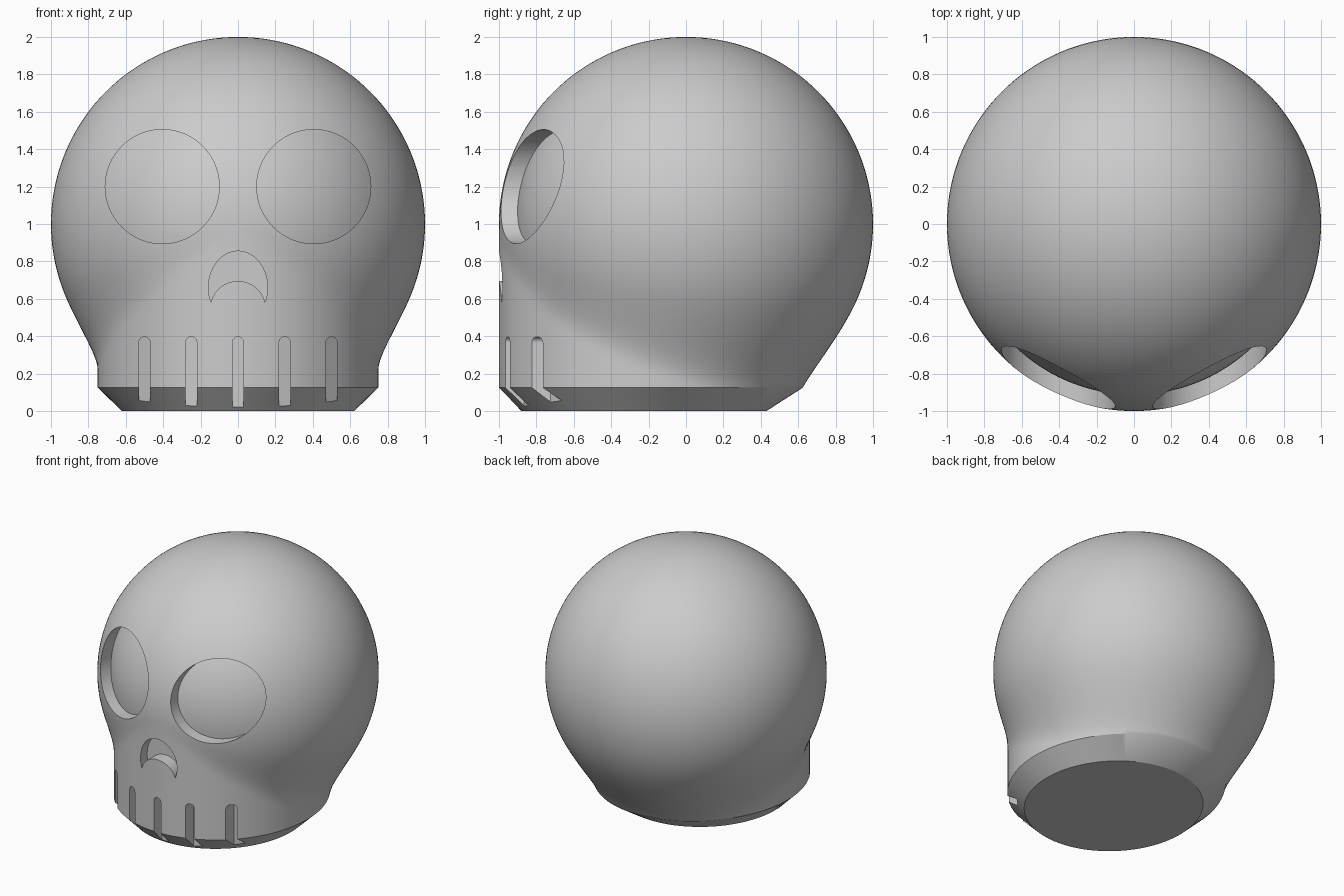
import bpy, bmesh
from math import sin, cos, pi, sqrt, acos, radians

if "Cube" in bpy.data.objects:
    bpy.data.objects.remove(bpy.data.objects["Cube"])

SEG = 144
RIM = 0.125                     # height of the jaw's chamfer edge

bone = bpy.data.materials.new("bone_grey")
bone.use_nodes = True
bone.diffuse_color = (0.6, 0.6, 0.6, 1)
bone.node_tree.nodes["Principled BSDF"].inputs["Base Color"].default_value = (0.6, 0.6, 0.6, 1)


def make_object(name, bm):
    bmesh.ops.recalc_face_normals(bm, faces=bm.faces)
    mesh = bpy.data.meshes.new(name)
    bm.to_mesh(mesh)
    bm.free()
    mesh.materials.append(bone)
    ob = bpy.data.objects.new(name, mesh)
    bpy.context.collection.objects.link(ob)
    return ob


def ellipse_reach(t, rx, ry, cy):
    """Distance from the z axis to an ellipse centred at (0, cy)."""
    a = (cos(t) / rx) ** 2 + (sin(t) / ry) ** 2
    b = -cy * sin(t) / ry ** 2
    c = (cy / ry) ** 2 - 1
    return (-b + sqrt(b * b - a * c)) / a


def skull_reach(t, z):
    """Round cranium blended into the oval jaw column."""
    ball = sqrt(max(0, 1 - (z - 1) ** 2))
    if z >= 1:
        return ball
    jaw = ellipse_reach(t, 0.75, 0.8, -0.2)
    k = 0.33 * acos(min(jaw, 1)) ** 2 + 1e-4
    h = max(k - abs(ball - jaw), 0) / k
    return min(1, max(ball, jaw) + h * h * k / 4)


# Skull: rings from the flat base to the crown
bm = bmesh.new()
angles = [2 * pi * i / SEG for i in range(SEG)]
levels = [RIM + (1 - RIM) * i / 36 for i in range(37)]
levels += [1 + sin(pi / 2 * i / 36) for i in range(1, 36)]
rings = [[bm.verts.new((r * cos(t), r * sin(t), 0)) for t in angles
          for r in [ellipse_reach(t, 0.622, 0.655, -0.225)]]]
for z in levels:
    rings.append([bm.verts.new((r * cos(t), r * sin(t), z)) for t in angles
                  for r in [skull_reach(t, z)]])
for low, high in zip(rings, rings[1:]):
    for i in range(SEG):
        j = (i + 1) % SEG
        bm.faces.new((low[i], low[j], high[j], high[i]))
bm.faces.new(rings[0][::-1])
crown = bm.verts.new((0, 0, 2))
for i in range(SEG):
    bm.faces.new((rings[-1][i], rings[-1][(i + 1) % SEG], crown))
skull = make_object("skull", bm)


def prism(name, outline, back):
    """Cutter: front outline of (x, z) points pushed back to y = back(x)."""
    bm = bmesh.new()
    front = [bm.verts.new((x, -1.3, z)) for x, z in outline]
    rear = [bm.verts.new((x, back(x), z)) for x, z in outline]
    bm.faces.new(front)
    bm.faces.new(rear)
    for i in range(len(front)):
        j = (i + 1) % len(front)
        bm.faces.new((front[i], front[j], rear[j], rear[i]))
    bmesh.ops.triangulate(bm, faces=bm.faces)
    ob = make_object(name, bm)
    ob.hide_render = True
    return ob


def arc(cx, cz, rx, rz, start, end, n):
    return [(cx + rx * cos(a), cz + rz * sin(a))
            for a in (start + (end - start) * i / n for i in range(n + 1))]


def subtract(target, cutter):
    mod = target.modifiers.new("cut", 'BOOLEAN')
    mod.operation = 'DIFFERENCE'
    mod.solver = 'EXACT'
    mod.object = cutter
    bpy.context.view_layer.objects.active = target
    bpy.ops.object.modifier_apply(modifier=mod.name)
    bpy.data.objects.remove(cutter)


# Eye sockets: round holes whose floor follows a smaller ball
for side in (-1, 1):
    socket = prism("eye_socket_cutter",
                   arc(0.405 * side, 1.2, 0.305, 0.305, 0, 2 * pi, 72)[:-1],
                   lambda x: -0.3)
    bm = bmesh.new()
    bmesh.ops.create_uvsphere(bm, u_segments=96, v_segments=48, radius=0.913)
    bmesh.ops.translate(bm, verts=bm.verts, vec=(0, 0, 1))
    subtract(socket, make_object("socket_floor_cutter", bm))
    subtract(skull, socket)

# Nose: crescent recess
nose = arc(0, 0.66, 0.158, 0.195, -0.424, pi + 0.424, 36)
nose += arc(0, 0.546, 0.149, 0.149, pi - 0.23, 0.23, 24)[1:-1]
subtract(skull, prism("nose_cutter", nose, lambda x: -0.9))

# Tooth gaps: round-topped slots following the jaw curve
for i in range(-2, 3):
    x = 0.25 * i
    slot = [(x - 0.03, -0.1), (x + 0.03, -0.1)] + arc(x, 0.367, 0.03, 0.03, 0, pi, 12)
    subtract(skull, prism("tooth_gap_cutter", slot,
                          lambda px: -0.1 - 0.8 * sqrt(1 - (px / 0.75) ** 2)))

# Smooth shading with crisp cut edges
bpy.ops.object.select_all(action='DESELECT')
skull.select_set(True)
bpy.context.view_layer.objects.active = skull
bpy.ops.object.shade_smooth_by_angle(angle=radians(30))
